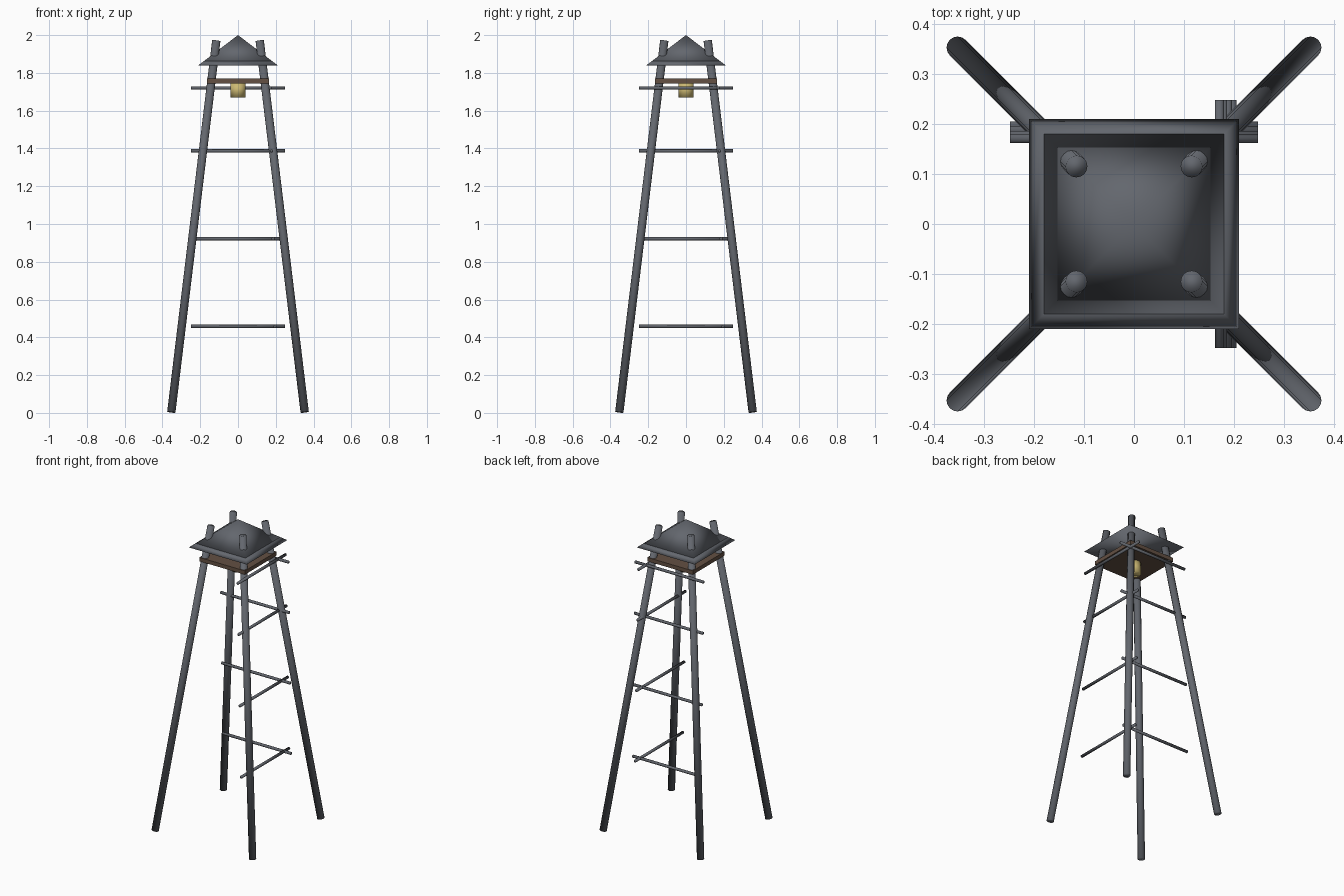
import bpy, math
from mathutils import Vector

if "Cube" in bpy.data.objects:
    bpy.data.objects.remove(bpy.data.objects["Cube"])


def material(name, colour):
    mat = bpy.data.materials.new(name)
    mat.diffuse_color = colour
    mat.use_nodes = True
    mat.node_tree.nodes["Principled BSDF"].inputs["Base Color"].default_value = mat.diffuse_color
    return mat


IRON = material("dark_iron", (0.125, 0.135, 0.155, 1))
WOOD = material("dark_wood", (0.125, 0.08, 0.055, 1))
BRASS = material("brass", (0.6, 0.48, 0.17, 1))


def finish(obj, name, mat, smooth=True):
    obj.name = name
    obj.data.materials.append(mat)
    if smooth:
        obj.data.shade_smooth()


def rod(name, a, b, radius, mat, sides=16):
    a, b = Vector(a), Vector(b)
    d = b - a
    bpy.ops.mesh.primitive_cylinder_add(vertices=sides, radius=radius, depth=d.length,
                                        location=(a + b) / 2,
                                        rotation=d.to_track_quat('Z', 'Y').to_euler())
    finish(bpy.context.object, name, mat)


def pyramid(name, half_base, half_top, z0, z1):
    r = math.sqrt(2)
    bpy.ops.mesh.primitive_cone_add(vertices=4, radius1=half_base * r, radius2=half_top * r,
                                    depth=z1 - z0, location=(0, 0, (z0 + z1) / 2),
                                    rotation=(0, 0, math.pi / 4))
    finish(bpy.context.object, name, IRON)


# Four leaning legs, poking through the roof
for sx, x_name in ((-1, "left"), (1, "right")):
    for sy, y_name in ((-1, "front"), (1, "back")):
        rod(f"{y_name}_{x_name}_leg", (sx * 0.353, sy * 0.353, 0.004),
            (sx * 0.115, sy * 0.115, 1.97), 0.022, IRON)

# Cross bars on the back and right sides, stepping inwards with height
for i, z in enumerate((0.458, 0.922, 1.387, 1.72)):
    off = 0.196 - 0.02 * (z - 0.46)
    rod(f"back_bar_{i}", (-0.248, off, z), (0.248, off, z), 0.009, IRON, 12)
    rod(f"right_bar_{i}", (off, -0.248, z), (off, 0.248, z), 0.009, IRON, 12)

# Wooden deck under the roof
bpy.ops.mesh.primitive_cube_add(size=1, location=(0, 0, 1.757))
bpy.context.object.scale = (0.33, 0.33, 0.025)
finish(bpy.context.object, "deck", WOOD, smooth=False)

# Brass bell hanging from the deck
rod("bell", (0, 0, 1.67), (0, 0, 1.747), 0.041, BRASS, 24)

# Roof: sloping eaves with a pyramid cap
pyramid("roof_eaves", 0.21, 0.18, 1.84, 1.863)
pyramid("roof_cap", 0.18, 0, 1.863, 2.0)
